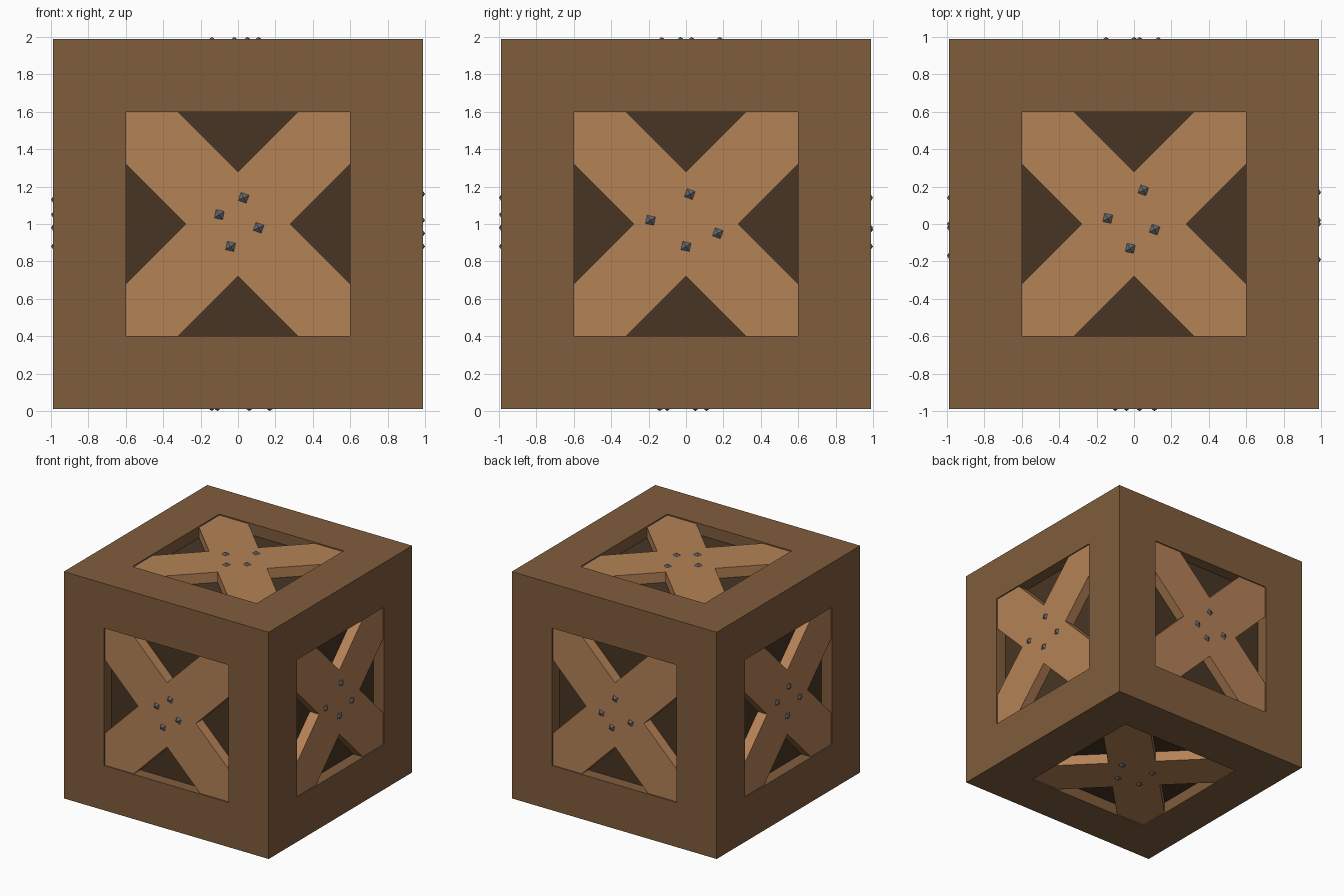
import bpy
import bmesh
from math import radians
from mathutils import Matrix, Vector

cube = bpy.data.objects.get("Cube")
if cube:
    bpy.data.objects.remove(cube, do_unlink=True)

HALF = 0.99      # half side of the frame
OPEN = 0.6       # half side of each opening
FLOOR = 0.89     # distance of the recessed panel from the centre
BRACE = 0.98     # distance of the brace surface from the centre
NOTCH = 0.28     # where the two diagonal boards meet


def material(name, hex_code):
    def linear(c):
        return c / 12.92 if c <= 0.04045 else ((c + 0.055) / 1.055) ** 2.4
    rgb = [linear(int(hex_code[i:i + 2], 16) / 255) for i in (0, 2, 4)]
    mat = bpy.data.materials.new(name)
    mat.use_nodes = True
    mat.diffuse_color = (*rgb, 1)
    mat.node_tree.nodes["Principled BSDF"].inputs["Base Color"].default_value = (*rgb, 1)
    return mat


frame_wood = material("brown frame wood", "805D3D")
panel_wood = material("dark panel wood", "483524")
brace_wood = material("light brace wood", "B58256")
steel = material("grey nail steel", "666A6E")


def make_object(name, bm, *mats):
    bmesh.ops.recalc_face_normals(bm, faces=bm.faces)
    mesh = bpy.data.meshes.new(name)
    bm.to_mesh(mesh)
    bm.free()
    for mat in mats:
        mesh.materials.append(mat)
    obj = bpy.data.objects.new(name, mesh)
    bpy.context.collection.objects.link(obj)
    return obj


# Frame: a cube with a square recess in every side, dark at the bottom
bm = bmesh.new()
bmesh.ops.create_cube(bm, size=2 * HALF)
sides = list(bm.faces)
bmesh.ops.inset_individual(bm, faces=sides, thickness=HALF - OPEN, use_even_offset=True)
for side in sides:
    inward = -side.normal.copy()
    panel = bmesh.ops.extrude_discrete_faces(bm, faces=[side])["faces"][0]
    bmesh.ops.translate(bm, verts=panel.verts, vec=inward * (HALF - FLOOR))
    panel.material_index = 1
bmesh.ops.translate(bm, verts=bm.verts, vec=(0, 0, 1))
make_object("crate_frame", bm, frame_wood, panel_wood)

X, Y, Z = Vector((1, 0, 0)), Vector((0, 1, 0)), Vector((0, 0, 1))

# Each side: its horizontal and vertical directions, and its nail positions
SIDES = {
    "front": (X, Z, [(.03, .14), (-.10, .05), (.11, -.02), (-.04, -.12)]),
    "right": (Y, Z, [(.02, .16), (-.19, .02), (.17, -.05), (0, -.12)]),
    "back": (-X, Z, [(0, .14), (-.13, -.02), (.15, -.03), (-.03, -.12)]),
    "left": (-Y, Z, [(.02, .13), (-.14, .05), (.17, -.02), (0, -.12)]),
    "top": (X, Y, [(.05, .18), (-.14, .03), (.11, -.03), (-.02, -.13)]),
    "bottom": (X, -Y, [(.17, -.05), (-.11, -.11), (.06, .14), (-.14, .10)]),
}


def cross_brace():
    """Two crossed diagonal boards trimmed to the square opening."""
    bm = bmesh.new()
    edge = OPEN - NOTCH
    quarter = [(OPEN, edge), (OPEN, OPEN), (edge, OPEN), (0, NOTCH)]
    verts = []
    for turn in range(4):
        rot = Matrix.Rotation(radians(90 * turn), 3, "Z")
        verts += [bm.verts.new(rot @ Vector((x, y, FLOOR))) for x, y in quarter]
    face = bm.faces.new(verts)
    top = bmesh.ops.extrude_face_region(bm, geom=[face])["geom"]
    bmesh.ops.translate(bm, vec=(0, 0, BRACE - FLOOR),
                        verts=[v for v in top if isinstance(v, bmesh.types.BMVert)])
    return bm


def nail_heads(spots):
    """Small four-sided pyramids standing on the brace."""
    bm = bmesh.new()
    height = 1 - BRACE + 0.005
    for i, (u, v) in enumerate(spots):
        place = Matrix.Translation((u, v, 1 - height / 2))
        turn = Matrix.Rotation(radians(25 + 8 * (i % 2)), 4, "Z")
        bmesh.ops.create_cone(bm, cap_ends=True, segments=4, radius1=0.04,
                              radius2=0, depth=height, matrix=place @ turn)
    return bm


# Braces and nails on all six sides
for side, (u, v, spots) in SIDES.items():
    place = Matrix((u, v, u.cross(v))).transposed().to_4x4()
    place.translation = Z
    for name, bm, mat in (("brace", cross_brace(), brace_wood),
                          ("nails", nail_heads(spots), steel)):
        bmesh.ops.transform(bm, matrix=place, verts=bm.verts)
        make_object(f"{side}_{name}", bm, mat)
